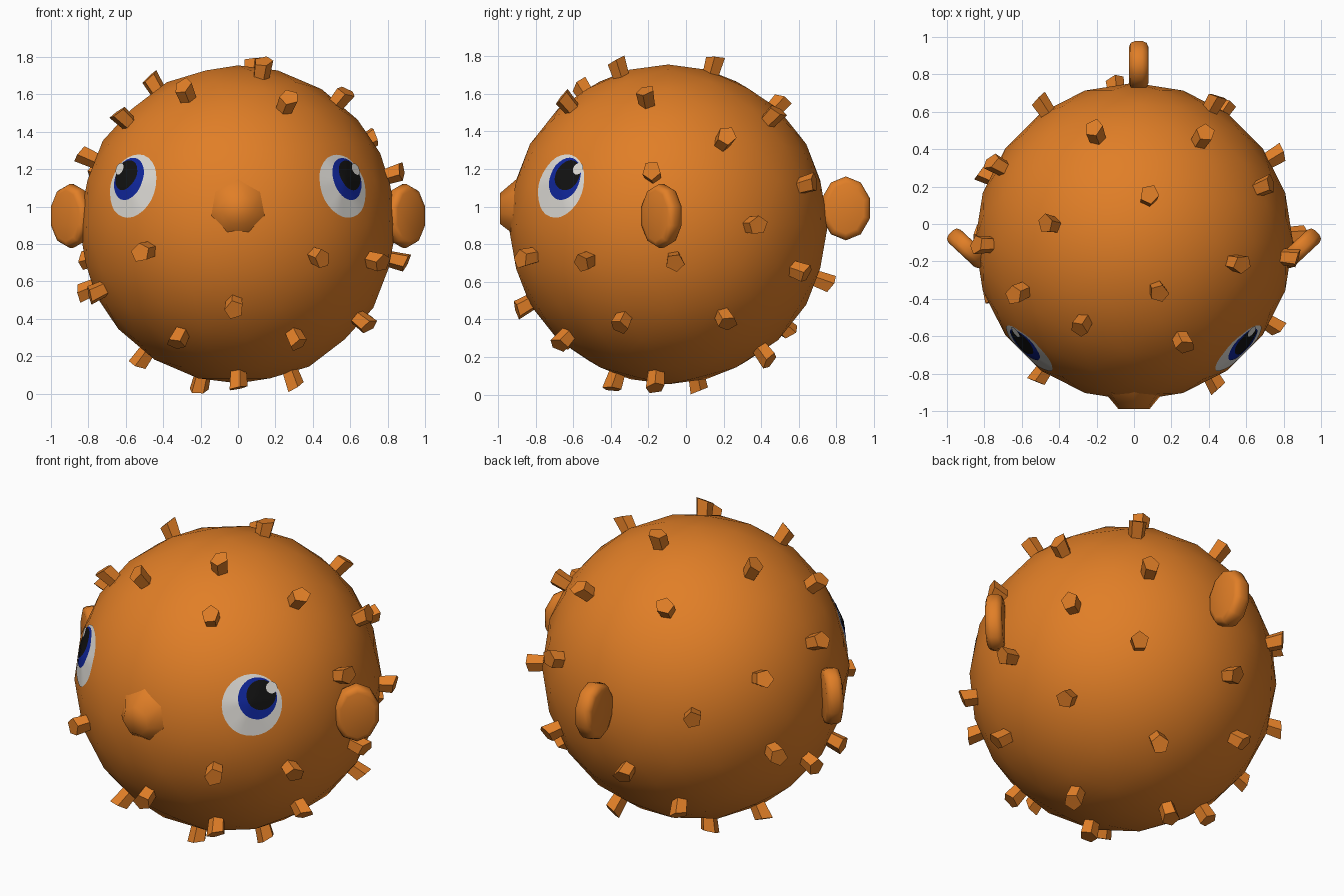
import bpy, bmesh, math
from mathutils import Vector, Matrix
from mathutils.bvhtree import BVHTree

if "Cube" in bpy.data.objects:
    bpy.data.objects.remove(bpy.data.objects["Cube"])

CENTRE = Vector((0, -0.095, 0.905))
RADIUS = 0.85


def material(name, rgb):
    mat = bpy.data.materials.new(name)
    mat.use_nodes = True
    mat.diffuse_color = (*rgb, 1)
    mat.node_tree.nodes["Principled BSDF"].inputs["Base Color"].default_value = (*rgb, 1)
    return mat


orange = material("orange skin", (0.75, 0.21, 0.02))
white = material("eye white", (0.74, 0.72, 0.68))
blue = material("iris blue", (0.005, 0.02, 0.34))
black = material("pupil black", (0.006, 0.006, 0.006))


def finish(name, bm, mat, smooth=None):
    bmesh.ops.recalc_face_normals(bm, faces=bm.faces)
    mesh = bpy.data.meshes.new(name)
    bm.to_mesh(mesh)
    bm.free()
    obj = bpy.data.objects.new(name, mesh)
    bpy.context.collection.objects.link(obj)
    mesh.materials.append(mat)
    if smooth:
        bpy.ops.object.select_all(action="DESELECT")
        obj.select_set(True)
        bpy.context.view_layer.objects.active = obj
        bpy.ops.object.shade_smooth_by_angle(angle=math.radians(smooth))
    return obj


# Round body
bm = bmesh.new()
bmesh.ops.create_icosphere(bm, subdivisions=3, radius=RADIUS,
                           matrix=Matrix.Translation(CENTRE))
surface = BVHTree.FromBMesh(bm)
finish("body", bm, orange, 60)

# Blunt mouth bump
bm = bmesh.new()
bmesh.ops.create_cone(bm, cap_ends=True, segments=7, radius1=0.17, radius2=0.085, depth=0.1,
                      matrix=Matrix.Translation((0, -0.94, 0.985)) @ Matrix.Rotation(math.pi / 2, 4, "X"))
finish("mouth", bm, orange, 60)


# Rounded fins: a flat oval with bevelled rims
def fin(name, location, turn, length, height, thick):
    bm = bmesh.new()
    bmesh.ops.create_cone(bm, cap_ends=True, segments=10, radius1=0.5, radius2=0.5, depth=1,
                          matrix=Matrix.Diagonal((length, height, thick, 1)))
    rims = [e for e in bm.edges if abs(e.verts[0].co.z - e.verts[1].co.z) < 0.001]
    bmesh.ops.bevel(bm, geom=rims, offset=thick * 0.32, segments=2, affect="EDGES", profile=0.5)
    bm.transform(Matrix.Translation(location) @ Matrix.Rotation(turn, 4, "Z")
                 @ Matrix.Rotation(math.pi / 2, 4, "X"))
    finish(name, bm, orange, 50)


fin("tail_fin", (0.025, 0.85, 0.99), math.pi / 2, 0.27, 0.34, 0.105)
for side, label in ((1, "left"), (-1, "right")):
    angle = math.radians(43)
    fin(label + "_fin", (side * 0.89, -0.13, 0.95),
        angle if side > 0 else math.pi - angle, 0.26, 0.34, 0.095)


# Eye layers: thin discs laid onto the body surface
def eye_disc(name, target, width, height, lift, mat):
    axis = (Vector(target) - CENTRE).normalized()
    across = Vector((0, 0, 1)).cross(axis).normalized()
    up = axis.cross(across)
    rings, steps = 6, 28

    def on_surface(u, v):
        ray = (axis * RADIUS + across * u + up * v).normalized()
        hit = surface.ray_cast(CENTRE, ray)[0]
        return bm.verts.new(hit + ray * lift)

    bm = bmesh.new()
    middle = on_surface(0, 0)
    last = None
    for r in range(1, rings + 1):
        ring = []
        for s in range(steps):
            a = math.tau * s / steps
            ring.append(on_surface(width * r / rings * math.cos(a), height * r / rings * math.sin(a)))
        for s in range(steps):
            t = (s + 1) % steps
            if last:
                bm.faces.new((last[s], ring[s], ring[t], last[t]))
            else:
                bm.faces.new((middle, ring[s], ring[t]))
        last = ring
    obj = finish(name, bm, mat, 60)
    # Make sure the disc faces outwards
    if obj.data.polygons[0].normal.dot(axis) < 0:
        obj.data.flip_normals()


for side, label in ((1, "left"), (-1, "right")):
    eye_disc(label + "_eye_white", (side * 0.575, -0.68, 1.115), 0.175, 0.18, 0.003, white)
    eye_disc(label + "_iris", (side * 0.60, -0.66, 1.155), 0.112, 0.12, 0.005, blue)
    eye_disc(label + "_pupil", (side * 0.615, -0.645, 1.175), 0.085, 0.085, 0.007, black)
    eye_disc(label + "_eye_glint", (side * 0.65, -0.59, 1.21), 0.033, 0.033, 0.009, white)

# Scattered five-sided spines, each given by a point it passes through
spines = [
    (-.28, -.54, 1.61), (.26, -.63, 1.55), (-.62, -.37, 1.48), (-.50, -.81, .76),
    (.43, -.84, .73), (-.02, -.86, .47), (.73, -.53, .71), (-.32, -.65, .29),
    (.31, -.65, .29), (-.76, -.37, .54), (-.46, 0, 1.67), (.08, .15, 1.76),
    (.13, -.36, 1.74), (.55, -.21, 1.58), (.69, .20, 1.35), (.84, -.18, 1.18),
    (-.81, -.11, 1.27), (-.72, .31, 1.18), (-.80, .27, .72), (.86, -.06, .71),
    (.66, -.34, .39), (.66, .21, .40), (-.51, 0, .19), (-.20, .06, .06),
    (0, -.38, .07), (.29, -.16, .08), (-.83, -.05, .54), (.37, .47, 1.49),
    (-.21, .50, 1.55), (.43, .65, 1.12), (.75, .36, .90), (.48, .62, .65),
    (-.10, .73, .60), (-.48, .62, 1.0), (-.32, .52, .36), (.18, .43, .20),
]
bm = bmesh.new()
for i, point in enumerate(spines):
    axis = (Vector(point) - CENTRE).normalized()
    place = (Matrix.Translation(CENTRE + axis * 0.865) @ axis.to_track_quat("Z", "Y").to_matrix().to_4x4()
             @ Matrix.Rotation(i * 1.3, 4, "Z"))
    made = bmesh.ops.create_cone(bm, cap_ends=True, segments=5, radius1=0.044, radius2=0.052,
                                 depth=0.12, matrix=place)
    # Slant the tip a little
    lean = axis.orthogonal().normalized()
    for v in made["verts"]:
        if (v.co - CENTRE).dot(axis) > 0.87:
            v.co += axis * (v.co - CENTRE).dot(lean) * 0.3
finish("spines", bm, orange, 30)
